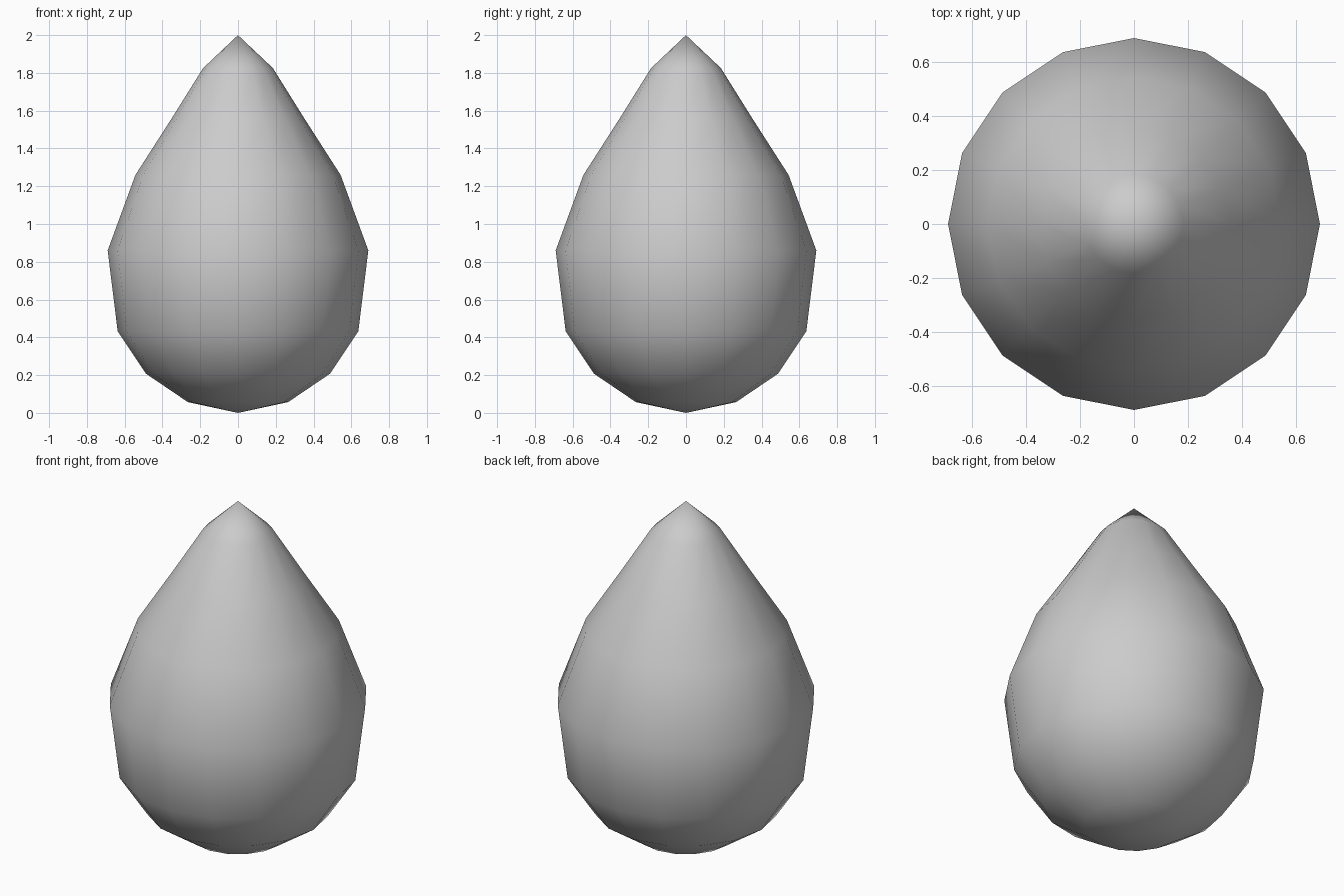
import bpy, bmesh, math

if "Cube" in bpy.data.objects:
    bpy.data.objects.remove(bpy.data.objects["Cube"])

SIDES = 16
# (radius, height) of each ring between the bottom and top points
RINGS = [(0.265, 0.057), (0.488, 0.208), (0.637, 0.432), (0.69, 0.86),
         (0.543, 1.26), (0.355, 1.553), (0.185, 1.825)]

bm = bmesh.new()
bottom = bm.verts.new((0, 0, 0))
top = bm.verts.new((0, 0, 2))
loops = [[bm.verts.new((r * math.cos(2 * math.pi * i / SIDES),
                        r * math.sin(2 * math.pi * i / SIDES), z))
          for i in range(SIDES)] for r, z in RINGS]

# Side walls, closed by a fan at each end
for i in range(SIDES):
    j = (i + 1) % SIDES
    bm.faces.new((bottom, loops[0][j], loops[0][i]))
    bm.faces.new((top, loops[-1][i], loops[-1][j]))
    for low, high in zip(loops, loops[1:]):
        bm.faces.new((low[i], low[j], high[j], high[i]))

for face in bm.faces:
    face.smooth = True
mesh = bpy.data.meshes.new("teardrop_body")
bm.to_mesh(mesh)
bm.free()

# Smooth teardrop body
body = bpy.data.objects.new("teardrop_body", mesh)
bpy.context.collection.objects.link(body)
